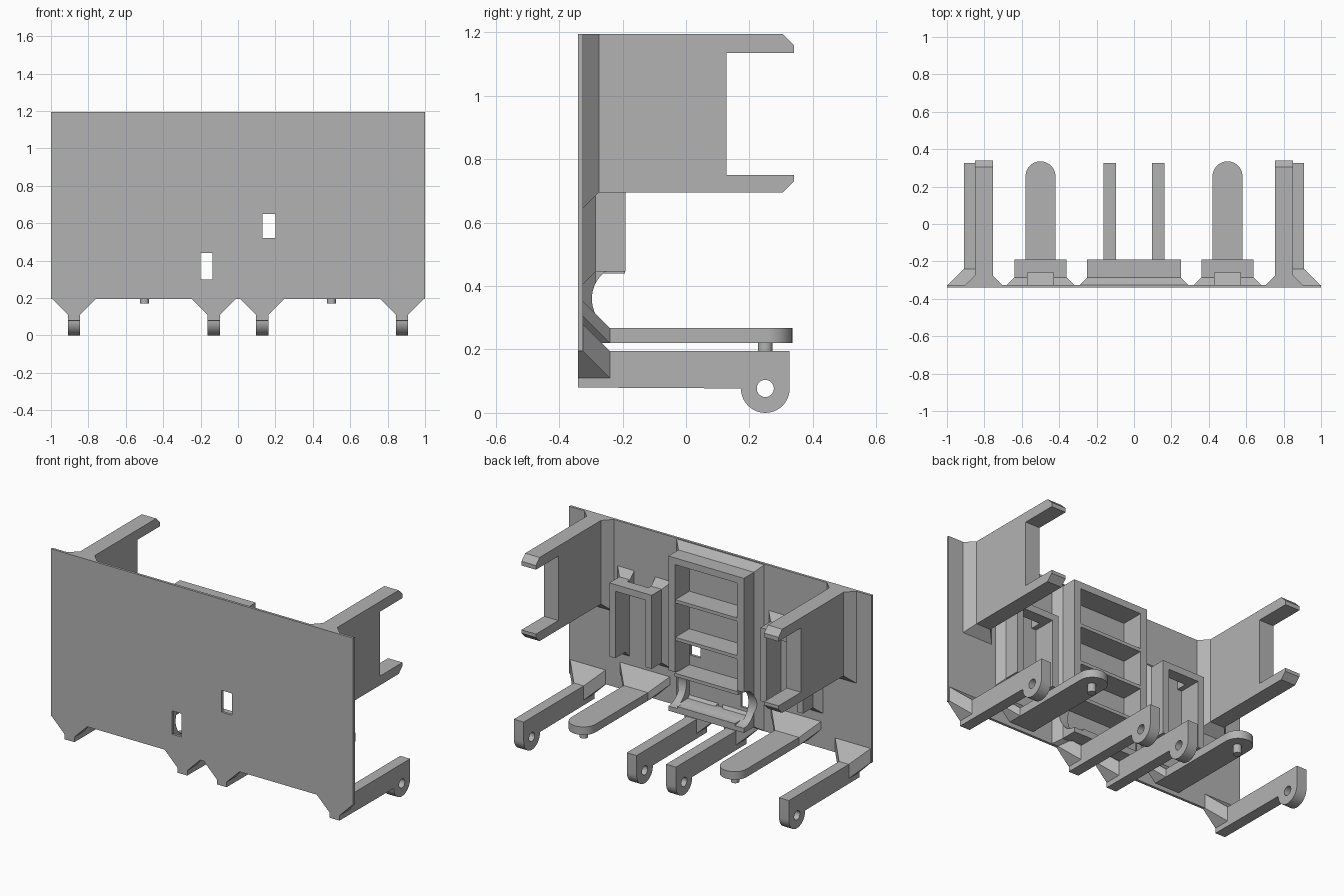
import bpy
import bmesh
from math import pi, sin, cos
from mathutils import Vector

if "Cube" in bpy.data.objects:
    bpy.data.objects.remove(bpy.data.objects["Cube"], do_unlink=True)

grey = bpy.data.materials.new("light_grey")
grey.use_nodes = True
grey.diffuse_color = (0.45, 0.45, 0.45, 1)
grey.node_tree.nodes["Principled BSDF"].inputs["Base Color"].default_value = grey.diffuse_color

BACK = -0.325   # rear surface of the panel
ROOT = -0.332   # parts start slightly inside the panel


def finish(name, bm):
    bmesh.ops.recalc_face_normals(bm, faces=bm.faces)
    mesh = bpy.data.meshes.new(name)
    bm.to_mesh(mesh)
    bm.free()
    mesh.materials.append(grey)
    obj = bpy.data.objects.new(name, mesh)
    bpy.context.collection.objects.link(obj)
    return obj


def box(name, x0, x1, y0, y1, z0, z1):
    return loft(name, [(y0, x0, x1, z0, z1), (y1, x0, x1, z0, z1)])


def loft(name, sections):
    """Rectangular sections (y, x0, x1, z0, z1) joined along y."""
    bm = bmesh.new()
    rings = [[bm.verts.new(p) for p in ((a, y, c), (b, y, c), (b, y, d), (a, y, d))]
             for y, a, b, c, d in sections]
    for r, s in zip(rings, rings[1:]):
        for i in range(4):
            j = (i + 1) % 4
            bm.faces.new((r[i], r[j], s[j], s[i]))
    bm.faces.new(rings[0])
    bm.faces.new(rings[-1])
    return finish(name, bm)


def hull(name, points):
    bm = bmesh.new()
    for p in points:
        bm.verts.new(p)
    bmesh.ops.convex_hull(bm, input=bm.verts)
    bmesh.ops.dissolve_limit(bm, angle_limit=0.01, verts=bm.verts, edges=bm.edges)
    return finish(name, bm)


def prism(name, outline, axis, lo, hi):
    """Extrude a (y, z) outline along x, or an (x, y) outline along z."""
    bm = bmesh.new()
    place = (lambda p: (lo, *p)) if axis == "x" else (lambda p: (*p, lo))
    shift = Vector((hi - lo, 0, 0)) if axis == "x" else Vector((0, 0, hi - lo))
    face = bm.faces.new([bm.verts.new(place(p)) for p in outline])
    out = bmesh.ops.extrude_face_region(bm, geom=[face])
    bmesh.ops.translate(bm, vec=shift,
                        verts=[v for v in out["geom"] if isinstance(v, bmesh.types.BMVert)])
    return finish(name, bm)


def arc(cu, cv, r, start, end, steps=20):
    return [(cu + r * cos(start + (end - start) * i / steps),
             cv + r * sin(start + (end - start) * i / steps)) for i in range(steps + 1)]


def circle(cu, cv, r, steps=32):
    return arc(cu, cv, r, 0, 2 * pi, steps)[:-1]


def cut(obj, *cutters):
    bpy.context.view_layer.objects.active = obj
    for c in cutters:
        c.hide_render = True
        mod = obj.modifiers.new("cut", "BOOLEAN")
        mod.operation, mod.solver, mod.object = "DIFFERENCE", "EXACT", c
        bpy.ops.object.modifier_apply(modifier=mod.name)
        bpy.data.objects.remove(c, do_unlink=True)


def smooth(obj):
    bpy.ops.object.select_all(action="DESELECT")
    obj.select_set(True)
    bpy.context.view_layer.objects.active = obj
    bpy.ops.object.shade_smooth_by_angle(angle=0.5)


def gusset(name, cx, hw, z0, z1, flare=0.085):
    """Sloped root that widens and rises toward the panel."""
    pts = []
    for s in (-1, 1):
        x, wide = cx + s * hw, cx + s * (hw + flare)
        pts += [(x, BACK + flare, z0), (x, BACK + flare, z1), (x, -0.34, z0)]
        pts += [(wide, y, z + flare) for y in (-0.34, BACK) for z in (z0, z1)]
    hull(name, pts)


# Front panel with two small windows
panel = box("front_panel", -1, 1, -0.34, BACK, 0.195, 1.195)
cut(panel,
    box("window_cutter", 0.13, 0.2, -0.5, 0, 0.52, 0.65),
    box("window_cutter", -0.2, -0.135, -0.5, 0, 0.30, 0.44))

# Central shelf case: flared frame, open pocket, round finger notches
F = 0.04
case = loft("shelf_case", [
    (ROOT, -0.25 - F, 0.25 + F, 0.197, 1.19), (BACK, -0.25 - F, 0.25 + F, 0.197, 1.19),
    (BACK + F, -0.25, 0.25, 0.225, 1.15), (-0.19, -0.25, 0.25, 0.225, 1.15)])
cut(case, box("pocket_cutter", -0.205, 0.205, -0.4, 0, 0.265, 1.11),
    *[prism("notch_cutter", circle(-0.19, 0.36, 0.107), "x", s * 0.25 - 0.06, s * 0.25 + 0.06)
      for s in (-1, 1)])
smooth(case)
for i, z in enumerate((0.46, 0.675, 0.9)):
    box(f"shelf_{i + 1}", -0.21, 0.21, ROOT, -0.192, z - 0.02, z)

for side, s in (("left", 1), ("right", -1)):
    # Small side housing, open at the bottom, slotted at the top
    cx = s * 0.5
    housing = loft(f"{side}_housing", [
        (ROOT, cx - 0.18, cx + 0.18, 0.405, 0.925), (BACK, cx - 0.18, cx + 0.18, 0.405, 0.925),
        (BACK + F, cx - 0.14, cx + 0.14, 0.445, 0.885),
        (-0.19, cx - 0.14, cx + 0.14, 0.445, 0.885)])
    cut(housing,
        box("opening_cutter", cx - 0.1, cx + 0.1, -0.4, 0, 0.3, 0.845),
        box("slot_cutter", cx - 0.07, cx + 0.07, -0.4, -0.26, 0.8, 1))

    # Tongue with rounded tip and pin
    outline = [(cx - 0.08, ROOT)] + [(cx + 0.08, ROOT)] + arc(cx, 0.255, 0.08, 0, pi)
    smooth(prism(f"{side}_tongue", outline, "z", 0.22, 0.268))
    gusset(f"{side}_tongue_root", cx, 0.08, 0.22, 0.268)
    smooth(prism(f"{side}_tongue_pin", circle(cx, 0.25, 0.023), "z", 0.17, 0.23))

    # Forked side clip with flared root
    x0, x1 = sorted((s * 0.755, s * 0.85))
    fork = [(ROOT, 0.695), (0.305, 0.695), (0.34, 0.73), (0.34, 0.75), (0.127, 0.75),
            (0.127, 1.135), (0.34, 1.135), (0.34, 1.16), (0.305, 1.195), (ROOT, 1.195)]
    prism(f"{side}_clip", fork, "x", x0, x1)
    loft(f"{side}_clip_root", [(ROOT, x0 - 0.05, x1 + 0.05, 0.645, 1.195),
                               (BACK, x0 - 0.05, x1 + 0.05, 0.645, 1.195),
                               (BACK + 0.05, x0, x1, 0.695, 1.195)])

    # Hinge arms with drilled round eyes
    for place, x in (("outer", s * 0.877), ("inner", s * 0.13)):
        side_view = ([(-0.34, 0.08), (-0.34, 0.195), (0.327, 0.195)]
                     + arc(0.25, 0.077, 0.077, 0, -pi))
        arm = prism(f"{side}_{place}_hinge_arm", side_view, "x", x - 0.0325, x + 0.0325)
        cut(arm, prism("eye_cutter", circle(0.25, 0.077, 0.027), "x", x - 0.1, x + 0.1))
        smooth(arm)
        gusset(f"{side}_{place}_hinge_root", x, 0.0325, 0.11, 0.195)
